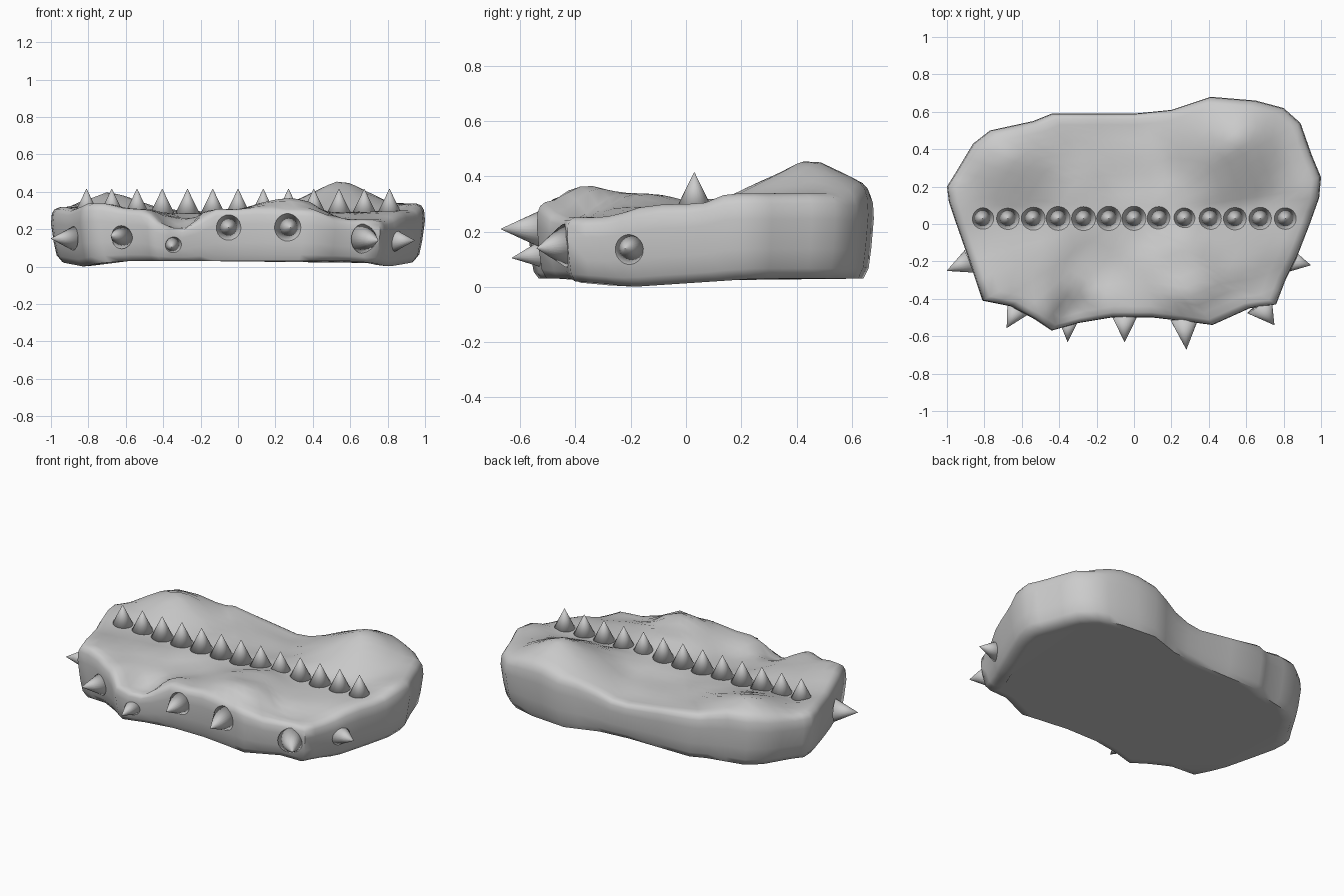
import bpy
import bmesh
import math
from mathutils import Vector

if "Cube" in bpy.data.objects:
    bpy.data.objects.remove(bpy.data.objects["Cube"], do_unlink=True)

grey = bpy.data.materials.new("stone grey")
grey.use_nodes = True
COLOUR = (0.6, 0.6, 0.6, 1)
grey.diffuse_color = COLOUR
grey.node_tree.nodes["Principled BSDF"].inputs["Base Color"].default_value = COLOUR

# Slab outline seen from above, counterclockwise
OUTLINE = [(1, .25), (.99, .14), (.94, 0), (.87, -.18), (.81, -.3), (.76, -.43),
           (.62, -.45), (.42, -.54), (.27, -.52), (.1, -.5), (-.12, -.5), (-.3, -.53),
           (-.44, -.57), (-.53, -.51), (-.66, -.44), (-.81, -.41), (-.88, -.2),
           (-.95, 0), (-.99, .12), (-1, .2), (-.95, .28), (-.86, .43), (-.77, .5),
           (-.54, .55), (-.44, .59), (0, .59), (.2, .61), (.41, .68), (.65, .66),
           (.8, .62), (.89, .54), (.95, .37)]

# Bumps and hollows of the upper surface
HEIGHTS = [(-.95, .1, .32), (-.75, -.35, .34), (-.53, -.42, .31), (-.3, -.5, .2),
           (-.12, -.45, .31), (.28, -.36, .37), (.28, -.53, .3), (.25, -.2, .34),
           (.6, -.4, .25), (.75, -.38, .25), (.9, 0, .3), (.97, .2, .34),
           (.86, .45, .34), (.45, .66, .33), (.75, .6, .33), (0, .57, .25),
           (.2, .57, .26), (-.44, .55, .31), (-.8, .46, .32), (-.55, -.2, .31),
           (0, .03, .285), (.5, .02, .29), (-.5, .02, .285), (.75, .03, .295),
           (-.75, .03, .295), (0, .3, .27), (-.25, -.25, .26), (.55, -.2, .29),
           (-.3, .3, .3), (.45, .25, .33)]

# Straight-sided humps: x, y, height, slope
HUMPS = [(.55, .45, .47, .48), (-.68, .36, .405, .36)]


def top_height(x, y):
    total = weight = 0
    for px, py, h in HEIGHTS:
        w = 1 / ((x - px) ** 2 + (y - py) ** 2 + .006) ** 2
        total += w * h
        weight += w
    humps = [h - slope * math.hypot(x - px, y - py) for px, py, h, slope in HUMPS]
    return max(total / weight, *humps)


def base_height(x, y):
    side = min(1, max(0, abs(x) - .6) / .2)
    return .03 - .03 * side * max(0, 1 - abs(y + .2) / .45)


def finish(bm, name, angle):
    bmesh.ops.recalc_face_normals(bm, faces=bm.faces)
    mesh = bpy.data.meshes.new(name)
    bm.to_mesh(mesh)
    bm.free()
    obj = bpy.data.objects.new(name, mesh)
    bpy.context.collection.objects.link(obj)
    mesh.materials.append(grey)
    bpy.ops.object.select_all(action="DESELECT")
    obj.select_set(True)
    bpy.context.view_layer.objects.active = obj
    bpy.ops.object.shade_smooth_by_angle(angle=math.radians(angle))


# Rock slab: rings run from the underside, up the wall and across the top
def make_slab():
    bm = bmesh.new()
    centre = Vector((0, .05))
    loop = []
    for i, p in enumerate(OUTLINE):
        a, b = Vector(p), Vector(OUTLINE[(i + 1) % len(OUTLINE)])
        loop += [a, (a + b) / 2]

    def ring(scale, rise):
        verts = []
        for p in loop:
            x, y = centre + (p - centre) * scale
            z = base_height(x, y) * (1 - rise) + top_height(x, y) * rise
            verts.append(bm.verts.new((x, y, z)))
        return verts

    wall = [(.88, 0), (.94, 0), (.97, .12), (.985, .35), (1, .7), (.995, .88), (.98, .96)]
    rings = [ring(scale, rise) for scale, rise in wall]
    rings += [ring(s, 1) for s in (.95, .89, .82, .74, .66, .57, .48, .39, .3, .2, .1)]
    for low, high in zip(rings, rings[1:]):
        for i in range(len(loop)):
            j = (i + 1) % len(loop)
            bm.faces.new((low[i], low[j], high[j], high[i]))
    bm.faces.new(rings[0])
    bm.faces.new(rings[-1])
    finish(bm, "rock_slab", 60)


# Cone from base to tip, smooth all over so that its foot looks rounded
def make_spike(name, base, tip, radius):
    base, tip = Vector(base), Vector(tip)
    axis = tip - base
    bm = bmesh.new()
    bmesh.ops.create_cone(bm, cap_ends=True, segments=24, radius1=radius,
                          radius2=.001, depth=axis.length)
    turn = axis.to_track_quat("Z", "Y").to_matrix()
    bmesh.ops.rotate(bm, verts=bm.verts, matrix=turn)
    bmesh.ops.translate(bm, verts=bm.verts, vec=(base + tip) / 2)
    finish(bm, name, 180)


make_slab()

# Row of spikes across the top
for i in range(13):
    x = -.81 + i * .135
    make_spike(f"top_spike_{i + 1}", (x, .03, .285), (x, .03, .415), .065)

# Spikes along the front and flanks: base, tip, radius
EDGE_SPIKES = [((-.88, -.2, .15), (-1, -.25, .15), .065),
               ((-.62, -.45, .16), (-.68, -.555, .165), .065),
               ((-.35, -.51, .12), (-.355, -.63, .105), .055),
               ((-.05, -.49, .21), (-.05, -.63, .21), .07),
               ((.27, -.51, .21), (.28, -.67, .21), .075),
               ((.67, -.43, .15), (.75, -.54, .14), .08),
               ((.83, -.195, .14), (.945, -.22, .14), .065)]
for i, (base, tip, radius) in enumerate(EDGE_SPIKES):
    make_spike(f"edge_spike_{i + 1}", base, tip, radius)
